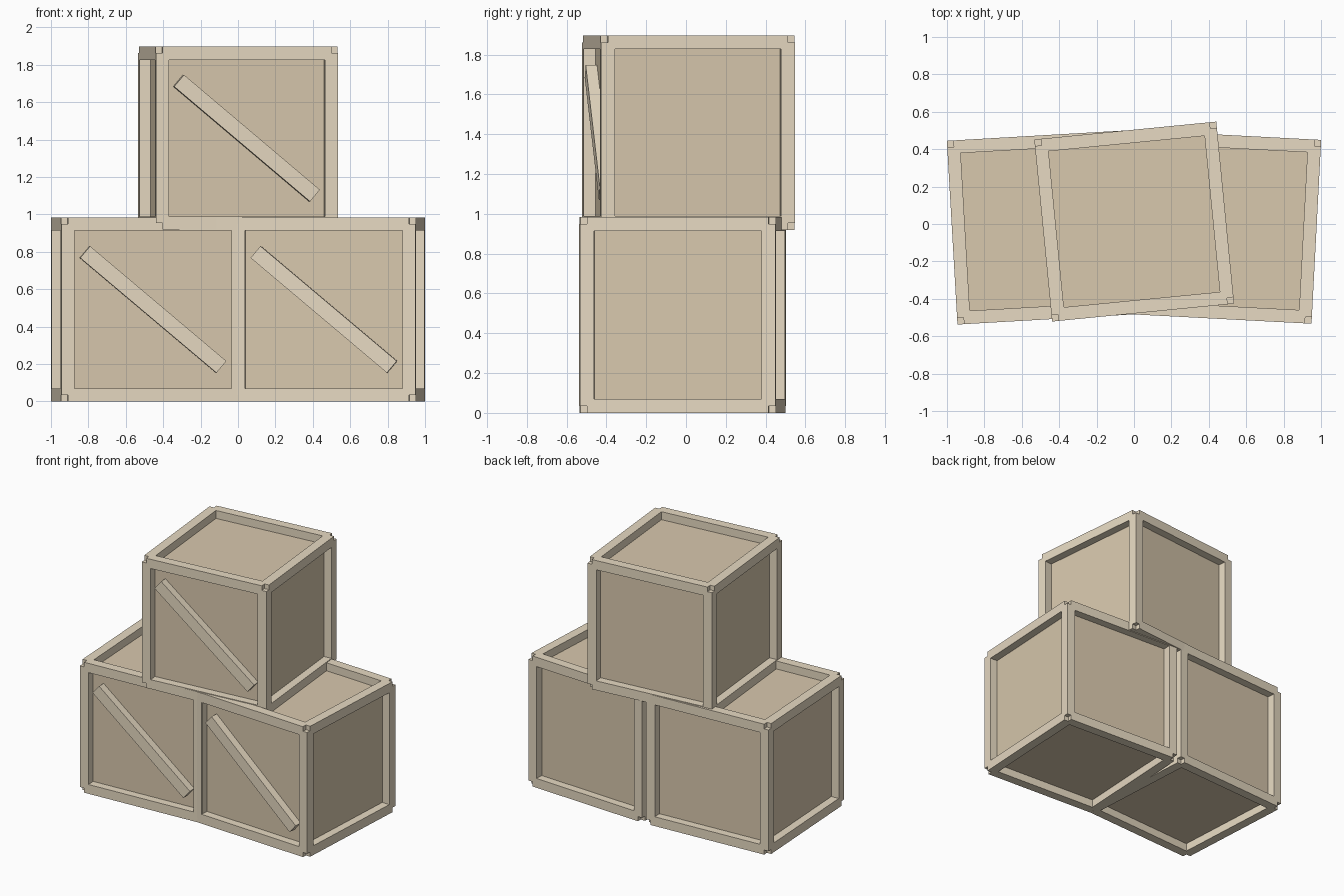
import bpy, bmesh
from math import radians
from mathutils import Matrix, Vector

if "Cube" in bpy.data.objects:
    bpy.data.objects.remove(bpy.data.objects["Cube"])

T = 0.07          # beam thickness
INSET = 0.06      # how far the panels sit behind the frame


def material(name, color):
    m = bpy.data.materials.new(name)
    m.diffuse_color = (*color, 1)
    m.use_nodes = True
    m.node_tree.nodes["Principled BSDF"].inputs["Base Color"].default_value = m.diffuse_color
    return m


FRAME = material("light_wood", (0.80, 0.70, 0.54))
PANEL = material("dark_wood", (0.69, 0.58, 0.42))


def add_box(bm, center, size, rot=Matrix.Identity(4)):
    m = Matrix.Translation(Vector(center)) @ rot @ Matrix.Diagonal((*size, 1))
    bmesh.ops.create_cube(bm, size=1, matrix=m)


def make_object(name, bm, mat, place):
    me = bpy.data.meshes.new(name)
    bm.to_mesh(me)
    bm.free()
    me.materials.append(mat)
    ob = bpy.data.objects.new(name, me)
    ob.matrix_world = place
    bpy.context.collection.objects.link(ob)
    return ob


def crate(name, center, half, angle):
    place = Matrix.Translation(Vector(center)) @ Matrix.Rotation(radians(angle), 4, 'Z')
    edge = half - T / 2

    # inner box showing as six recessed panels
    bm = bmesh.new()
    add_box(bm, (0, 0, 0), [2 * (half - INSET)] * 3)
    make_object(name + "_panels", bm, PANEL, place)

    # twelve beams centred on the edges, leaving a small notch at each corner
    bm = bmesh.new()
    for axis in range(3):
        for a in (-edge, edge):
            for b in (-edge, edge):
                c = [0, 0, 0]
                c[(axis + 1) % 3], c[(axis + 2) % 3] = a, b
                size = [T, T, T]
                size[axis] = 2 * edge
                add_box(bm, c, size)
    make_object(name + "_frame", bm, FRAME, place)

    # diagonal brace on the front
    bm = bmesh.new()
    add_box(bm, (0, -half + 0.035, 0), (0.954, 0.064, 0.082),
            Matrix.Rotation(radians(40.1), 4, 'Y'))
    make_object(name + "_brace", bm, FRAME, place)


crate("left_crate", (-0.481, -0.018, 0.492), 0.492, 3.3)
crate("right_crate", (0.4835, -0.016, 0.492), 0.492, -3.0)
crate("top_crate", (0.001, 0.013, 1.408), 0.489, 5.6)
